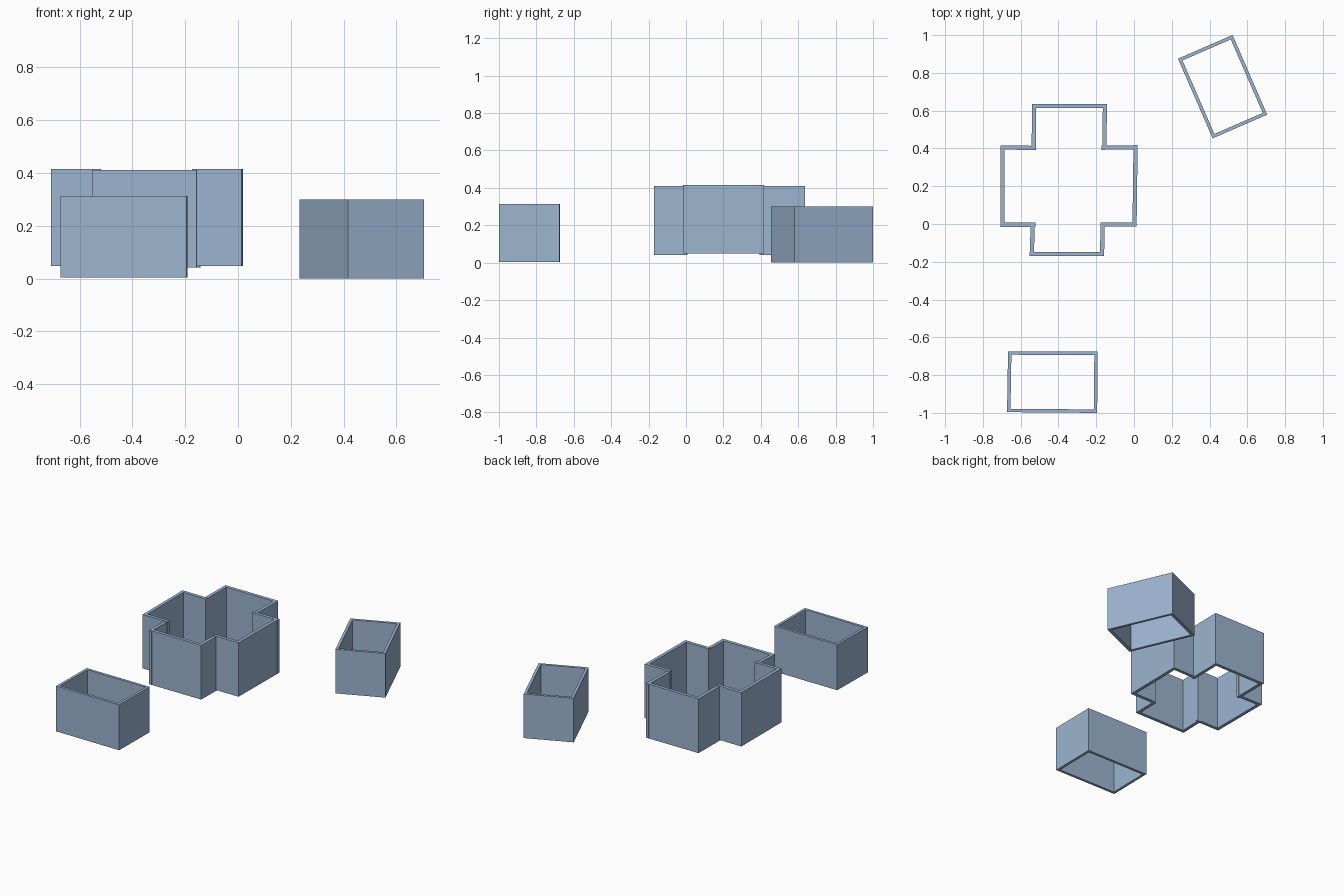
import bpy, bmesh, math
from mathutils import Matrix, Vector

if "Cube" in bpy.data.objects:
    bpy.data.objects.remove(bpy.data.objects["Cube"])

mat = bpy.data.materials.new("pale blue grey")
mat.diffuse_color = (0.33, 0.46, 0.63, 1)
mat.use_nodes = True
mat.node_tree.nodes["Principled BSDF"].inputs["Base Color"].default_value = mat.diffuse_color


def walls(name, runs, thick):
    """One box per straight wall; runs = (centre-line points, z0, z1)."""
    bm = bmesh.new()
    for pts, z0, z1 in runs:
        for a, b in zip(pts, pts[1:]):
            a, b = Vector(a), Vector(b)
            d, mid = b - a, (a + b) / 2
            m = (Matrix.Translation((mid.x, mid.y, (z0 + z1) / 2))
                 @ Matrix.Rotation(math.atan2(d.y, d.x), 4, 'Z')
                 @ Matrix.Diagonal((d.length + thick, thick, z1 - z0, 1)))
            bmesh.ops.create_cube(bm, size=1, matrix=m)
    me = bpy.data.meshes.new(name)
    bm.to_mesh(me)
    bm.free()
    me.materials.append(mat)
    ob = bpy.data.objects.new(name, me)
    bpy.context.collection.objects.link(ob)


# Cross-shaped building: front/back wings sit slightly lower than side wings
wing, side = (0.042, 0.411), (0.048, 0.415)
walls("cross_building_walls", [
    ([(-0.531, 0.405), (-0.529, 0.625), (-0.154, 0.625), (-0.157, 0.405)], *wing),
    ([(-0.166, -0.003), (-0.169, -0.159), (-0.541, -0.159), (-0.536, -0.003)], *wing),
    ([(-0.160, 0.404), (0.008, 0.406), (0.003, -0.003), (-0.164, -0.003)], *side),
    ([(-0.533, -0.004), (-0.697, -0.004), (-0.697, 0.405), (-0.530, 0.403)], *side),
], 0.022)

# Small front building, slightly out of square
walls("front_building_walls", [
    ([(-0.658, -0.683), (-0.201, -0.685), (-0.204, -0.991),
      (-0.663, -0.987), (-0.658, -0.683)], 0.004, 0.313),
], 0.018)

# Small rotated building behind on the right
ang, c = math.radians(23.5), Vector((0.469, 0.727))
hx, hy = 0.1485, 0.221
box = [c + Matrix.Rotation(ang, 2) @ Vector((sx * hx, sy * hy))
       for sx, sy in ((-1, -1), (1, -1), (1, 1), (-1, 1), (-1, -1))]
walls("rotated_building_walls", [(box, 0.0, 0.300)], 0.018)
